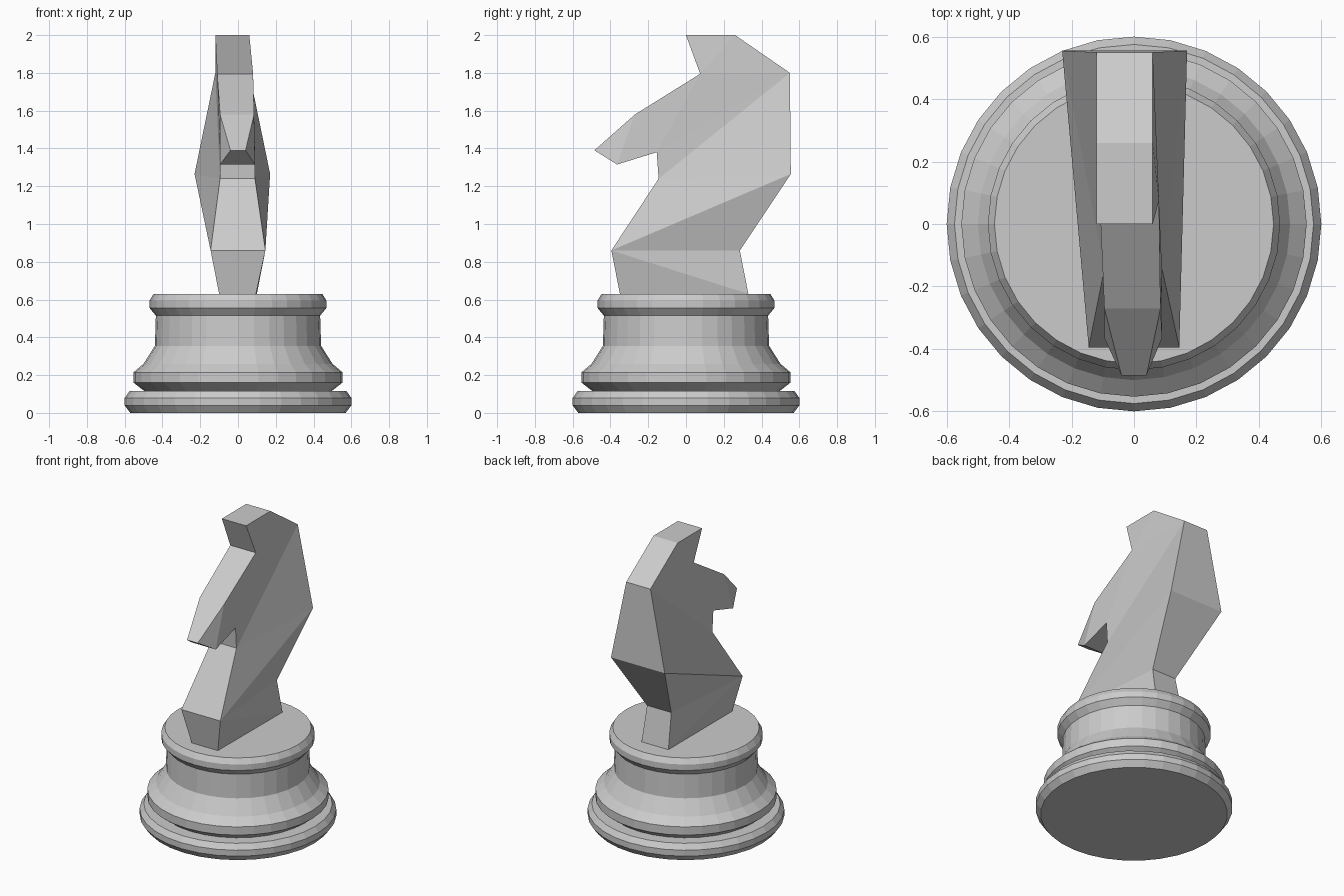
import bpy
import bmesh
from math import cos, sin, tau

cube = bpy.data.objects.get("Cube")
if cube:
    bpy.data.objects.remove(cube, do_unlink=True)

# One flat stone colour
stone = bpy.data.materials.new("light grey")
stone.use_nodes = True
colour = (0.6, 0.6, 0.6, 1)
stone.diffuse_color = colour
stone.node_tree.nodes["Principled BSDF"].inputs["Base Color"].default_value = colour


def finish(bm, name):
    bmesh.ops.recalc_face_normals(bm, faces=bm.faces[:])
    mesh = bpy.data.meshes.new(name)
    bm.to_mesh(mesh)
    bm.free()
    mesh.materials.append(stone)
    obj = bpy.data.objects.new(name, mesh)
    bpy.context.collection.objects.link(obj)
    return obj


def lathe(name, profile, sides):
    """Turn (radius, height) points about z and cap both ends."""
    bm = bmesh.new()
    rings = [[bm.verts.new((r * cos(tau * i / sides), r * sin(tau * i / sides), z))
              for i in range(sides)] for r, z in profile]
    for low, high in zip(rings, rings[1:]):
        for i in range(sides):
            j = (i + 1) % sides
            bm.faces.new((low[i], low[j], high[j], high[i]))
    bm.faces.new(rings[0])
    bm.faces.new(rings[-1])
    return finish(bm, name)


# Turned pedestal: foot ring, flared collar, waist and top rim
lathe("pedestal", [
    (0.57, 0), (0.6, 0.04), (0.6, 0.08), (0.575, 0.115),
    (0.495, 0.115), (0.553, 0.16), (0.553, 0.215), (0.5, 0.26),
    (0.44, 0.355), (0.435, 0.515), (0.468, 0.555), (0.468, 0.595),
    (0.447, 0.63)], 32)

# Horse outline: y, z, right x, left x
outline = {
    "ear_tip": (0, 2, -0.12, 0.06),
    "crown": (0.26, 2, -0.12, 0.06),
    "nape": (0.55, 1.8, -0.12, 0.06),
    "mane": (0.555, 1.265, -0.23, 0.17),
    "back": (0.285, 0.86, -0.09, 0.09),
    "rear_foot": (0.33, 0.63, -0.1, 0.1),
    "front_foot": (-0.35, 0.63, -0.1, 0.095),
    "chest": (-0.395, 0.86, -0.145, 0.145),
    "throat": (-0.145, 1.24, -0.095, 0.09),
    "jaw": (-0.155, 1.38, -0.095, 0.09),
    "chin": (-0.365, 1.315, -0.095, 0.09),
    "nose": (-0.485, 1.39, -0.04, 0.04),
    "brow": (-0.27, 1.58, -0.095, 0.085),
    "forehead": (0.075, 1.795, -0.11, 0.08),
}

# Flat facets that make up each flank
facets = [
    "ear_tip crown forehead", "crown nape forehead",
    "nape jaw forehead", "forehead jaw brow", "brow jaw chin", "brow chin nose",
    "nape throat jaw", "nape mane throat", "mane chest throat",
    "mane back chest", "back rear_foot chest", "chest rear_foot front_foot",
]

bm = bmesh.new()
right = {k: bm.verts.new((r, y, z)) for k, (y, z, r, l) in outline.items()}
left = {k: bm.verts.new((l, y, z)) for k, (y, z, r, l) in outline.items()}
for facet in facets:
    for side in (right, left):
        bm.faces.new([side[k] for k in facet.split()])

# Band of faces joining the two flanks
names = list(outline)
for a, b in zip(names, names[1:] + names[:1]):
    bm.faces.new((right[a], right[b], left[b], left[a]))
finish(bm, "horse_head")
